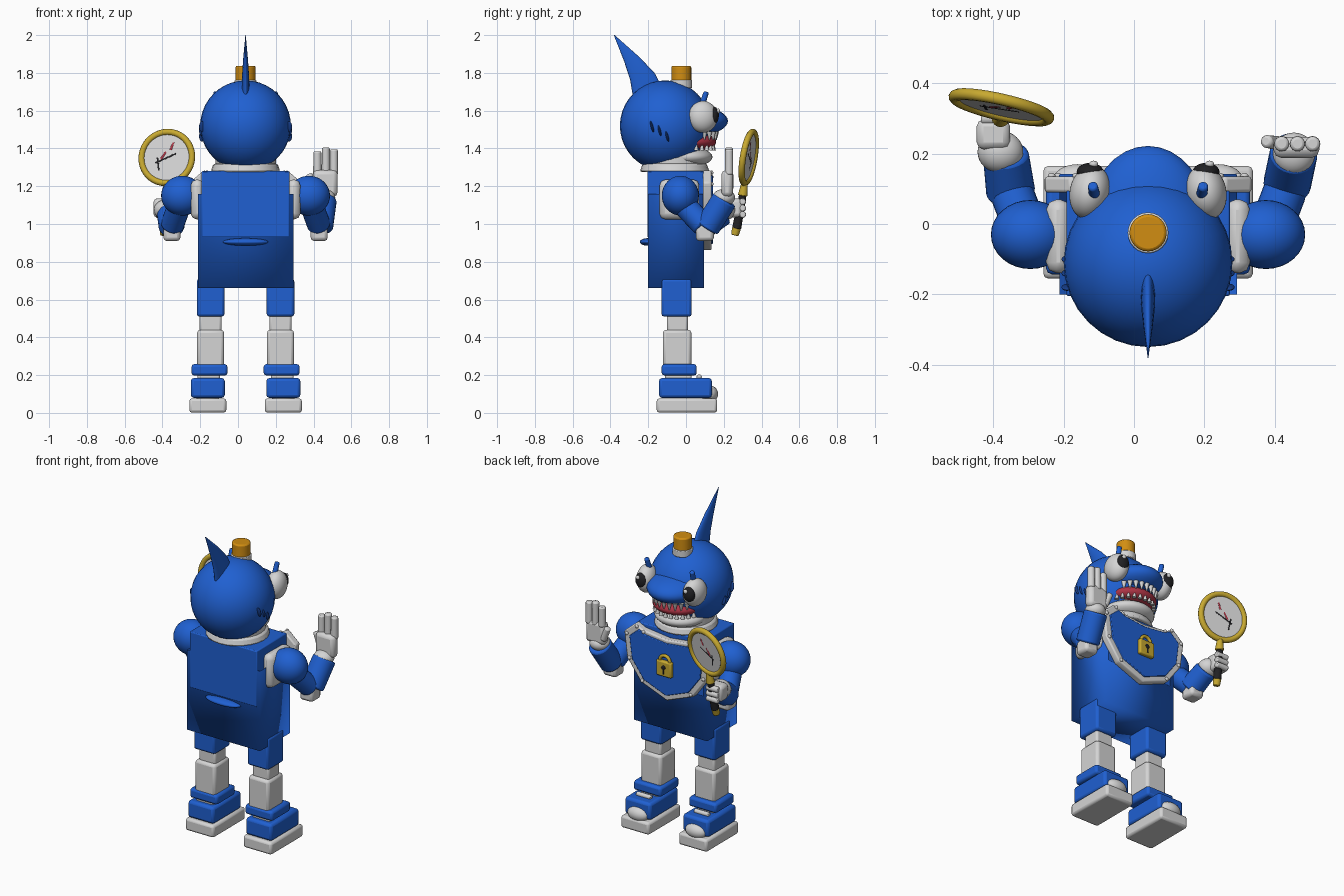
import bpy, bmesh, math
from mathutils import Vector, Matrix

cube = bpy.data.objects.get("Cube")
if cube:
    bpy.data.objects.remove(cube, do_unlink=True)


def material(name, r, g, b):
    m = bpy.data.materials.new(name)
    m.use_nodes = True
    m.diffuse_color = (r, g, b, 1)
    m.node_tree.nodes["Principled BSDF"].inputs["Base Color"].default_value = (r, g, b, 1)
    return m


BLUE = material("blue", .014, .117, .64)
NAVY = material("dark blue", .008, .05, .27)
WHITE = material("off white", .66, .66, .66)
GOLD = material("gold", .58, .4, .03)
ORANGE = material("orange", .64, .27, .006)
RED = material("red", .42, .035, .06)
BLACK = material("black", .015, .015, .017)

CX = .04  # body centre line


def finish(name, bm, mat, matrix=Matrix(), angle=40, bevel=0):
    mesh = bpy.data.meshes.new(name)
    bmesh.ops.recalc_face_normals(bm, faces=bm.faces)
    bm.to_mesh(mesh)
    bm.free()
    mesh.materials.append(mat)
    ob = bpy.data.objects.new(name, mesh)
    bpy.context.collection.objects.link(ob)
    ob.matrix_world = matrix
    if bevel:
        mod = ob.modifiers.new("soft edges", "BEVEL")
        mod.width, mod.segments, mod.limit_method = bevel, 2, "ANGLE"
    bpy.ops.object.select_all(action="DESELECT")
    ob.select_set(True)
    bpy.context.view_layer.objects.active = ob
    bpy.ops.object.shade_smooth_by_angle(angle=math.radians(angle))
    return ob


def aim(direction):
    return Vector(direction).to_track_quat("Z", "Y").to_matrix().to_4x4()


def box(name, center, size, mat, bevel=.012, rot=Matrix()):
    bm = bmesh.new()
    bmesh.ops.create_cube(bm, size=1)
    bmesh.ops.scale(bm, vec=size, verts=bm.verts)
    return finish(name, bm, mat, Matrix.Translation(center) @ rot, bevel=bevel)


def ball(name, center, radii, mat, rot=Matrix()):
    bm = bmesh.new()
    bmesh.ops.create_uvsphere(bm, u_segments=32, v_segments=20, radius=1)
    bmesh.ops.scale(bm, vec=radii, verts=bm.verts)
    return finish(name, bm, mat, Matrix.Translation(center) @ rot, angle=60)


def rod(name, a, b, r1, r2, mat, bevel=0):
    a, b = Vector(a), Vector(b)
    bm = bmesh.new()
    bmesh.ops.create_cone(bm, cap_ends=True, segments=24, radius1=r1, radius2=r2, depth=(b - a).length)
    return finish(name, bm, mat, Matrix.Translation((a + b) / 2) @ aim(b - a), bevel=bevel)


def ring(name, center, radius, tube, mat, rot=Matrix(), arc=1):
    bm = bmesh.new()
    n, k = 40, 10
    loops = []
    for i in range(n + 1):
        t = math.tau * arc * i / n
        loops.append([bm.verts.new(((radius + tube * math.cos(s)) * math.cos(t),
                                    (radius + tube * math.cos(s)) * math.sin(t), tube * math.sin(s)))
                      for s in (math.tau * j / k for j in range(k))])
    for p, q in zip(loops, loops[1:]):
        for j in range(k):
            bm.faces.new((p[j], p[j - 1], q[j - 1], q[j]))
    bmesh.ops.remove_doubles(bm, verts=bm.verts, dist=1e-5)
    return finish(name, bm, mat, Matrix.Translation(center) @ rot, angle=60)


def plate(name, points, y0, y1, mat, bevel=0):
    """Extrude an x-z outline from y0 to y1."""
    bm = bmesh.new()
    face = bm.faces.new([bm.verts.new((x, y0, z)) for x, z in points])
    out = bmesh.ops.extrude_face_region(bm, geom=[face])
    moved = [v for v in out["geom"] if isinstance(v, bmesh.types.BMVert)]
    bmesh.ops.translate(bm, vec=(0, y1 - y0, 0), verts=moved)
    return finish(name, bm, mat, bevel=bevel)


# Torso: softly shaded open-topped trunk with a crisp upper block
bm = bmesh.new()
bmesh.ops.create_cube(bm, size=1)
bmesh.ops.scale(bm, vec=(.505, .295, .5), verts=bm.verts)
bmesh.ops.delete(bm, geom=[f for f in bm.faces if f.normal.z > .9], context="FACES")
finish("trunk", bm, BLUE, Matrix.Translation((CX, -.053, .91)), angle=180)
box("upper_torso", (CX, -.055, 1.105), (.465, .3, .35), BLUE, .006)
ball("tail_ledge", (CX, -.2, .905), (.12, .045, .02), BLUE)
rod("collar", (CX, -.06, 1.275), (CX, -.06, 1.32), .185, .17, WHITE, .012)
rod("neck", (CX, -.06, 1.28), (CX, -.06, 1.4), .16, .16, WHITE)

# Chest shield
half = [(.17, 1.26), (.22, 1.285), (.295, 1.22), (.275, 1.06), (.18, .93)]


def shield_outline(scale):
    right = [(CX, 1.24)] + [(CX + x, z) for x, z in half] + [(CX, .86)]
    left = [(CX - x, z) for x, z in reversed(half)]
    return [(CX + (x - CX) * scale, 1.1 + (z - 1.1) * scale) for x, z in right + left]


plate("shield_border", shield_outline(1), .09, .135, WHITE, .008)
plate("shield_panel", shield_outline(.86), .1, .142, BLUE, .004)
for s in (-1, 1):
    for x, z in half:
        ball("shield_rivet", (CX + s * x * .93, .137, 1.1 + (z - 1.1) * .93), (.011, .008, .011), WHITE)

# Padlock
box("padlock_body", (CX, .152, 1.07), (.105, .03, .095), GOLD, .008)
ring("padlock_shackle", (CX, .152, 1.115), .034, .01, GOLD, Matrix.Rotation(math.pi / 2, 4, "X"), .5)
ball("keyhole", (CX, .167, 1.08), (.014, .004, .014), BLACK)
box("keyhole_slot", (CX, .167, 1.056), (.01, .006, .035), BLACK, 0)

# Head
ball("head", (CX, -.11, 1.52), (.24, .24, .24), BLUE)
ball("snout", (CX, .01, 1.545), (.17, .212, .085), BLUE)
ball("mouth", (CX, .02, 1.435), (.15, .14, .055), RED)
ball("lower_jaw", (CX, -.01, 1.355), (.155, .15, .058), WHITE)
for i in range(11):
    t = math.radians(20 + 14 * i)
    x, y = CX + .14 * math.cos(t), .02 + .14 * math.sin(t)
    rod("upper_tooth", (x, y, 1.49), (x, y, 1.445), .015, .003, WHITE)
    rod("lower_tooth", (x, y - .015, 1.39), (x, y - .012, 1.425), .013, .003, WHITE)

# Head fin: tapering, swept-back sections
bm = bmesh.new()
sections = [(-.2, 1.69, .08, .021), (-.23, 1.78, .066, .019), (-.285, 1.87, .042, .013), (-.38, 2, .002, .001)]
loops = [[bm.verts.new((CX + w * math.sin(t), y + d * math.cos(t), z + .25 * d * math.cos(t)))
          for t in (math.tau * j / 20 for j in range(20))] for y, z, d, w in sections]
for p, q in zip(loops, loops[1:]):
    for j in range(20):
        bm.faces.new((p[j], p[j - 1], q[j - 1], q[j]))
bm.faces.new(loops[0])
bm.faces.new(loops[-1])
finish("head_fin", bm, BLUE, angle=70)

# Cap
rod("cap_base", (CX, -.025, 1.72), (CX, -.025, 1.762), .058, .058, WHITE, .004)
rod("cap", (CX, -.025, 1.755), (CX, -.025, 1.837), .053, .053, ORANGE, .008)

# Mirrored parts
for s, side in ((-1, "right_"), (1, "left_")):
    ex = CX + s * .165
    ball(side + "eye", (ex, .09, 1.567), (.058, .078, .084), WHITE, Matrix.Rotation(s * .2, 4, "Z"))
    ball(side + "pupil", (ex, .148, 1.575), (.038, .026, .046), BLACK)
    ball(side + "eye_glint", (ex + .01, .17, 1.598), (.013, .01, .013), WHITE)
    rod(side + "brow", (ex - s * .012, .085, 1.63), (ex - s * .008, .108, 1.7), .016, .014, BLUE, .006)
    for y, z in ((-.18, 1.515), (-.14, 1.495), (-.1, 1.465)):
        ball(side + "gill", (CX + s * .23, y, z), (.016, .007, .03), NAVY, Matrix.Rotation(.25, 4, "X"))

    # Shoulder and upper arm
    box(side + "shoulder_plate", (CX + s * .255, -.035, 1.13), (.07, .21, .21), WHITE, .03)
    ball(side + "shoulder", (CX + s * .335, -.03, 1.15), (.112, .098, .105), BLUE)
    rod(side + "upper_arm", (CX + s * .35, -.01, 1.1), (CX + s * .39, .095, .99), .062, .062, BLUE, .01)
    box(side + "elbow", (CX + s * .39, .1, .955), (.09, .095, .09), WHITE, .018)

    # Leg and shoe
    lx = CX + s * .185
    box(side + "thigh", (lx, -.05, .61), (.146, .16, .2), BLUE, .014)
    box(side + "knee", (lx, -.045, .47), (.115, .11, .12), WHITE, .012)
    box(side + "shin", (lx, -.047, .34), (.142, .15, .2), WHITE, .016)
    box(side + "ankle_cuff", (lx + s * .006, -.036, .228), (.19, .185, .06), BLUE, .014)
    box(side + "ankle", (lx + s * .01, -.04, .18), (.12, .14, .09), WHITE)
    sx = CX + s * .2
    box(side + "shoe", (sx, -.003, .132), (.18, .28, .105), BLUE, .016)
    box(side + "sole", (sx, .005, .039), (.196, .32, .076), WHITE, .014)
    ball(side + "toe_cap", (sx, .125, .1), (.07, .045, .045), WHITE)
    rod(side + "shoe_tongue", (sx - .05, .07, .19), (sx + .05, .07, .19), .014, .014, WHITE, .005)

# Raised left forearm and open hand
rod("left_forearm", (.435, .11, .98), (.455, .205, 1.13), .068, .068, BLUE, .01)
ball("left_wrist", (.455, .2, 1.14), (.06, .06, .045), WHITE)
box("left_palm", (.462, .218, 1.215), (.13, .06, .14), WHITE, .022)
for i, x in enumerate((.42, .465, .508)):
    rod("left_finger", (x, .228, 1.26), (x, .228, (1.385, 1.405, 1.395)[i]), .022, .021, WHITE, .008)
rod("left_thumb", (.41, .23, 1.18), (.375, .235, 1.265), .02, .018, WHITE, .008)

# Right forearm and gripping hand
rod("right_forearm", (-.35, .085, .985), (-.365, .2, 1.06), .07, .065, BLUE, .01)
ball("right_wrist", (-.38, .205, 1.075), (.065, .06, .055), WHITE)
box("right_palm", (-.4, .255, 1.085), (.095, .085, .1), WHITE, .02)
for i in range(3):
    z = 1.05 + .034 * i
    rod("right_finger", (-.435, .3, z), (-.355, .3, z), .018, .017, WHITE, .006)

# Magnifying glass
normal = Vector((.22, .96, -.16)).normalized()
center = Vector((-.377, .332, 1.352))
tilt = aim(normal)
ring("lens_rim", center, .137, .017, GOLD, tilt)
rod("lens", center - normal * .005, center + normal * .005, .137, .137, WHITE)
rod("rim_socket", (-.375, .31, 1.215), (-.38, .3, 1.15), .017, .026, GOLD, .005)
rod("handle", (-.38, .3, 1.15), (-.39, .268, .975), .02, .024, BLACK, .005)
rod("handle_end", (-.39, .268, .98), (-.392, .258, .94), .024, .02, GOLD, .005)
strokes = [(-.06, -.03, .05, .02, BLACK), (-.05, .0, -.04, -.07, BLACK), (.02, .04, .035, .08, RED),
           (-.03, -.01, -.005, .03, RED)]
across = Vector((.96, -.22, 0)).normalized()
up = across.cross(normal)
for x0, z0, x1, z1, mat in strokes:
    a, b = (center + across * x + up * z for x, z in ((x0, z0), (x1, z1)))
    rod("lens_mark", a, b, .008 if mat == RED else .0065, .0065, mat)
